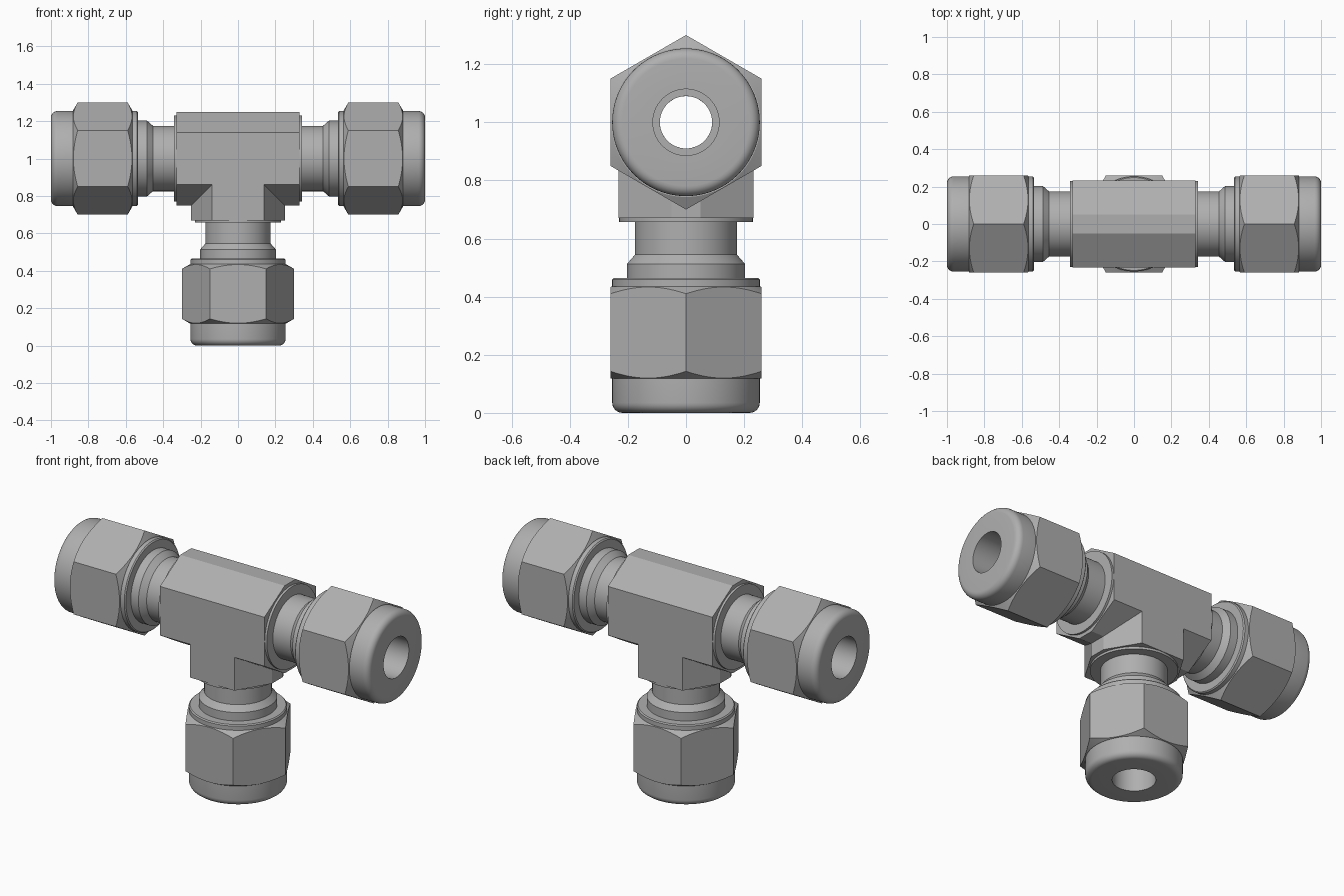
import bpy, bmesh, math
from mathutils import Vector

if "Cube" in bpy.data.objects:
    bpy.data.objects.remove(bpy.data.objects["Cube"])

steel = bpy.data.materials.new("steel grey")
steel.diffuse_color = (0.43, 0.43, 0.43, 1)
steel.use_nodes = True
steel.node_tree.nodes["Principled BSDF"].inputs["Base Color"].default_value = steel.diffuse_color
CENTRE = Vector((0, 0, 1))
SEG = 96
FLAT = 0.26                      # nut centre to flat


def make_object(name, bm):
    bmesh.ops.recalc_face_normals(bm, faces=bm.faces)
    mesh = bpy.data.meshes.new(name)
    bm.to_mesh(mesh)
    bm.free()
    mesh.materials.append(steel)
    ob = bpy.data.objects.new(name, mesh)
    bpy.context.collection.objects.link(ob)
    return ob


def smooth(ob):
    bpy.ops.object.select_all(action='DESELECT')
    ob.select_set(True)
    bpy.context.view_layer.objects.active = ob
    bpy.ops.object.shade_smooth_by_angle(angle=math.radians(25))


def hex_radius(a):
    a = (a + 1e-9) % (math.pi / 3) - math.pi / 6
    return FLAT / math.cos(a)


def lathe(name, profile, axis, corner, closed=False):
    """Spin (distance, radius) points; 'in'/'out' rows trace a chamfered hexagon."""
    flat = Vector((0, 1, 0))
    bm = bmesh.new()
    rings = []
    for t, r in profile:
        ring = []
        for i in range(SEG):
            a = 2 * math.pi * i / SEG
            if r in ('in', 'out'):
                rr = hex_radius(a)
                tt = t + (rr - FLAT + 0.003) * 0.58 * (1 if r == 'in' else -1)
            else:
                rr, tt = r, t
            ring.append(bm.verts.new(CENTRE + axis * tt + (corner * math.cos(a) + flat * math.sin(a)) * rr))
        rings.append(ring)
    pairs = list(zip(rings, rings[1:]))
    if closed:
        pairs.append((rings[-1], rings[0]))
    for p, q in pairs:
        for i in range(SEG):
            j = (i + 1) % SEG
            bm.faces.new((p[i], p[j], q[j], q[i]))
    ob = make_object(name, bm)
    smooth(ob)


def prism(name, section, axis, side, start, end):
    """Extrude a (side, y) section along an axis."""
    bm = bmesh.new()
    ends = [[bm.verts.new(CENTRE + axis * t + side * s + Vector((0, y, 0))) for s, y in section]
            for t in (start, end)]
    n = len(section)
    for i in range(n):
        j = (i + 1) % n
        bm.faces.new((ends[0][i], ends[0][j], ends[1][j], ends[1][i]))
    for e in ends:
        bm.faces.new(e)
    return make_object(name, bm)


X, Z = Vector((1, 0, 0)), Vector((0, 0, 1))

# Forged tee body: two hexagonal bars with trimmed corners, then bored
bar = [(0.25, -0.05), (0.25, 0.05), (0.14, 0.233), (-0.14, 0.233),
       (-0.25, 0.05), (-0.25, -0.05), (-0.14, -0.233), (0.14, -0.233)]
bore = [(0.09 * math.cos(2 * math.pi * i / 48), 0.09 * math.sin(2 * math.pi * i / 48)) for i in range(48)]
body = prism("tee_body", bar, X, Z, -0.33, 0.33)
for op, cutter in (('UNION', prism("branch_cutter", bar, -Z, X, 0, 0.33)),
                   ('DIFFERENCE', prism("run_bore_cutter", bore, X, Z, -0.5, 0.5)),
                   ('DIFFERENCE', prism("branch_bore_cutter", bore, -Z, X, 0, 0.5))):
    mod = body.modifiers.new(op, 'BOOLEAN')
    mod.operation, mod.solver, mod.object = op, 'EXACT', cutter
    bpy.context.view_layer.objects.active = body
    bpy.ops.object.modifier_apply(modifier=mod.name)
    bpy.data.objects.remove(cutter)
smooth(body)

# Neck: shoulder disc, threaded stub, cone and land, with its bore
neck = [(0.33, 0.09), (0.33, 0.23), (0.343, 0.23), (0.343, 0.175), (0.455, 0.175),
        (0.487, 0.203), (0.56, 0.203), (0.56, 0.09)]

# Nut: inner collar, chamfered hexagon, rounded outer collar, stepped bore
rim = [(0.965 + 0.035 * math.sin(k * math.pi / 12), 0.219 + 0.035 * math.cos(k * math.pi / 12)) for k in range(7)]
nut = ([(0.535, 0.203), (0.535, 0.248), (0.541, 0.254), (0.565, 0.254), (0.565, 0.257), (0.565, 'in'),
        (0.882, 'out'), (0.882, 0.257), (0.882, 0.254)]
       + rim + [(1.0, 0.114), (0.56, 0.114), (0.56, 0.203)])

for label, axis, corner in (("right", X, Z), ("left", -X, Z), ("lower", -Z, X)):
    lathe(label + "_neck", neck, axis, corner, closed=True)
    lathe(label + "_nut", nut, axis, corner, closed=True)
